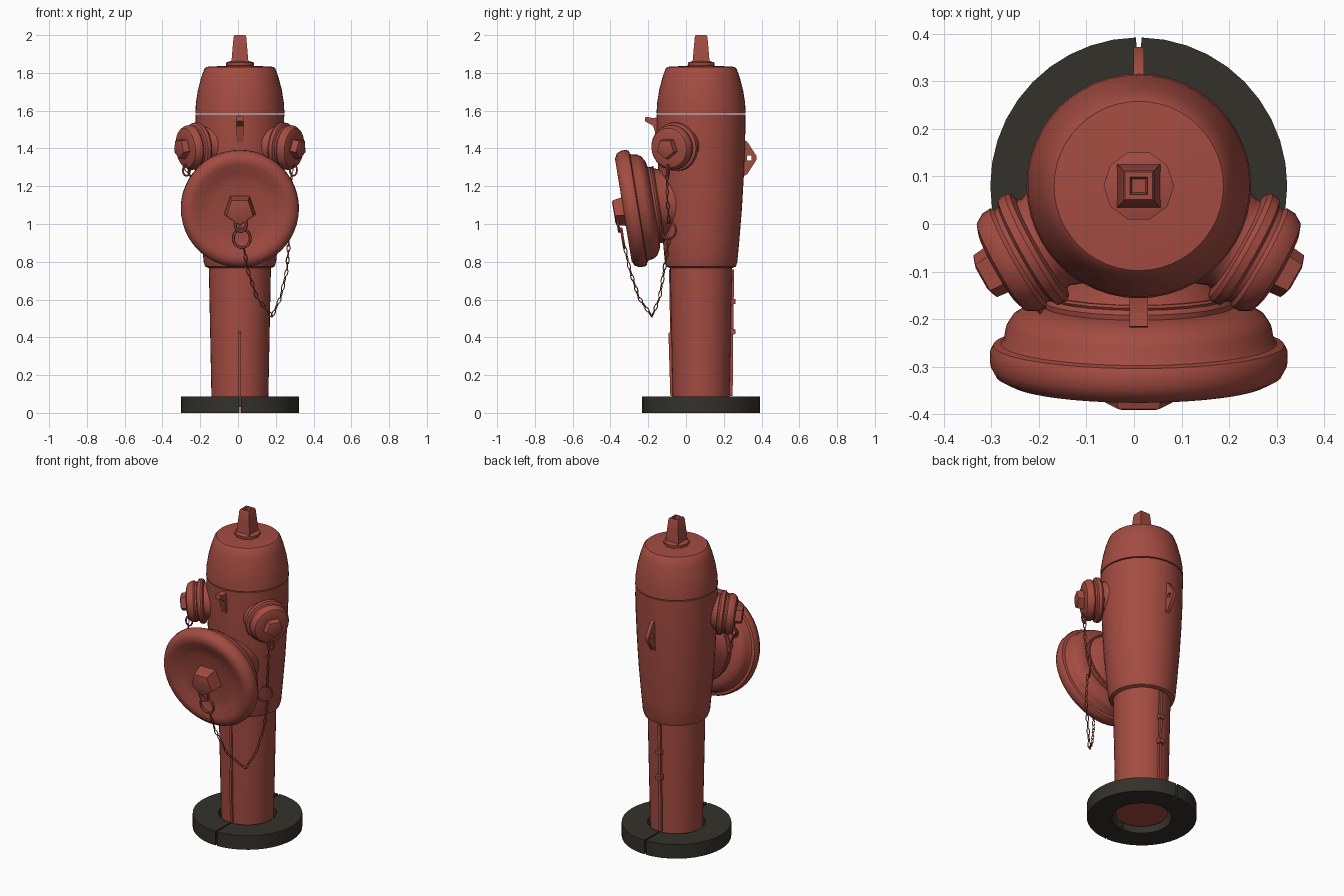
import bpy, bmesh, math
from mathutils import Vector, Matrix

if "Cube" in bpy.data.objects:
    bpy.data.objects.remove(bpy.data.objects["Cube"])

CX, CY = 0.01, 0.08          # barrel axis


def material(name, rgb):
    m = bpy.data.materials.new(name)
    m.diffuse_color = (*rgb, 1)
    m.use_nodes = True
    m.node_tree.nodes["Principled BSDF"].inputs["Base Color"].default_value = m.diffuse_color
    return m


RED = material("hydrant_red", (0.37, 0.072, 0.053))
DARK = material("base_dark", (0.034, 0.031, 0.023))


def finish(name, bm, mat, matrix=Matrix()):
    bmesh.ops.recalc_face_normals(bm, faces=bm.faces)
    me = bpy.data.meshes.new(name)
    bm.to_mesh(me)
    bm.free()
    me.materials.append(mat)
    ob = bpy.data.objects.new(name, me)
    ob.matrix_world = matrix
    bpy.context.collection.objects.link(ob)
    return ob


def frame(origin, axis):
    """Matrix whose local z runs along axis from origin."""
    q = Vector(axis).normalized().to_track_quat('Z', 'Y')
    return Matrix.Translation(origin) @ q.to_matrix().to_4x4()


def lathe(name, profile, matrix, mat=RED, segs=40, phase=0.0, caps=True):
    """Revolve (radius, height) points; optional end caps."""
    bm = bmesh.new()
    rings = []
    for r, h in profile:
        rings.append([bm.verts.new((r * math.cos(phase + math.tau * i / segs),
                                    r * math.sin(phase + math.tau * i / segs), h))
                      for i in range(segs)])
    for a, b in zip(rings, rings[1:]):
        for i in range(segs):
            j = (i + 1) % segs
            bm.faces.new((a[i], a[j], b[j], b[i]))
    if caps:
        bm.faces.new(rings[0])
        bm.faces.new(rings[-1])
    return finish(name, bm, mat, matrix)


def plate(name, yz, width, x=CX):
    """Extrude a side-view outline along x."""
    bm = bmesh.new()
    f = bm.faces.new([bm.verts.new((x - width / 2, y, z)) for y, z in yz])
    ext = bmesh.ops.extrude_face_region(bm, geom=[f])
    bmesh.ops.translate(bm, vec=(width, 0, 0),
                        verts=[v for v in ext["geom"] if isinstance(v, bmesh.types.BMVert)])
    return finish(name, bm, RED)


def add_torus(bm, mat, rx, ry, wire, segs=10, sides=4):
    """Elliptical wire loop in the local xy plane."""
    rings = []
    for i in range(segs):
        a = math.tau * i / segs
        c, s = math.cos(a), math.sin(a)
        rings.append([bm.verts.new(mat @ Vector((
            c * (rx + wire * math.cos(t)), s * (ry + wire * math.cos(t)), wire * math.sin(t))))
            for t in (math.tau * k / sides for k in range(sides))])
    for i in range(segs):
        a, b = rings[i], rings[(i + 1) % segs]
        for k in range(sides):
            m = (k + 1) % sides
            bm.faces.new((a[k], b[k], b[m], a[m]))


def chain(name, pts, pitch=0.036):
    """String alternating links along a polyline."""
    bm = bmesh.new()
    pts = [Vector(p) for p in pts]
    n = 0
    for a, b in zip(pts, pts[1:]):
        count = max(1, round((b - a).length / pitch))
        q = (b - a).to_track_quat('X', 'Z').to_matrix().to_4x4()
        for i in range(count):
            m = Matrix.Translation(a.lerp(b, (i + 0.5) / count)) @ q
            add_torus(bm, m @ Matrix.Rotation(math.radians(30 + 90 * (n % 2)), 4, 'X'),
                      0.021, 0.008, 0.003)
            n += 1
    return finish(name, bm, RED)


def wire_ring(name, center, axis, r, wire, ry=None, segs=24):
    bm = bmesh.new()
    add_torus(bm, frame(center, axis), r, ry or r, wire, segs, 6)
    return finish(name, bm, RED)


AXIS = Matrix.Translation((CX, CY, 0))

# split base collar: two half rings with a thin gap front and back
for side, start in (("right", -90), ("left", 90)):
    bm = bmesh.new()
    secs = []
    for i in range(21):
        a = math.radians(start + 1 + 178 * i / 20)
        secs.append([bm.verts.new((r * math.cos(a), r * math.sin(a), z))
                     for r, z in ((0.17, 0), (0.312, 0), (0.312, 0.088), (0.165, 0.088))])
    for a, b in zip(secs, secs[1:]):
        for k in range(4):
            m = (k + 1) % 4
            bm.faces.new((a[k], b[k], b[m], a[m]))
    bm.faces.new(secs[0])
    bm.faces.new(secs[-1])
    finish("base_collar_" + side, bm, DARK, AXIS)

# barrel, upper body and bonnet
lathe("lower_barrel", [(0.148, 0.03), (0.151, 0.1), (0.158, 0.45), (0.165, 0.8)], AXIS)
lathe("upper_body", [(0.16, 0.765), (0.184, 0.775), (0.192, 0.80), (0.203, 0.92), (0.216, 1.08),
                     (0.226, 1.25), (0.233, 1.42), (0.235, 1.58)], AXIS, segs=48)
lathe("bonnet", [(0.236, 1.586), (0.233, 1.64), (0.222, 1.71), (0.205, 1.775), (0.188, 1.822),
                 (0.178, 1.832), (0.07, 1.838)], AXIS, segs=48)
lathe("stem_flange", [(0.072, 1.836), (0.074, 1.843), (0.074, 1.855), (0.05, 1.862)], AXIS, segs=10)
lathe("operating_nut", [(0.066, 1.85), (0.062, 1.87), (0.055, 1.93), (0.047, 1.992), (0.041, 2.0),
                        (0.026, 2.0), (0.02, 1.975)], AXIS, segs=4, phase=math.pi / 4)

# large front outlet with dished cap, tilted slightly downward
FRONT = Vector((0, -0.987, -0.16))
face = Vector((CX, -0.322, 1.075))
cap = frame(face, FRONT)
lathe("front_nozzle", [(0.165, -0.34), (0.175, -0.25), (0.19, -0.19), (0.205, -0.165), (0.2, -0.12)], cap)
lathe("front_cap", [(0.2, -0.155), (0.235, -0.147), (0.265, -0.13), (0.279, -0.108), (0.284, -0.08),
                    (0.29, -0.072), (0.306, -0.068), (0.313, -0.055), (0.312, -0.025), (0.3, -0.003),
                    (0.275, 0.01), (0.245, 0.008), (0.2, -0.012), (0.15, -0.022), (0.06, -0.022)],
      cap, segs=48)
lathe("front_cap_nut", [(0.088, -0.03), (0.086, 0.0), (0.074, 0.058), (0.06, 0.062)],
      cap, segs=5, phase=-math.pi / 2)
wire_ring("front_nozzle_ring", face - FRONT * 0.18, FRONT, 0.2, 0.006)

# two side outlets with capped ends and five-sided nuts
for side, s in (("left", -1), ("right", 1)):
    m = frame((CX, 0.072, 1.435), (s * 0.87, -0.49, -0.1))
    lathe("side_nozzle_" + side, [(0.125, 0.15), (0.112, 0.205), (0.104, 0.225), (0.106, 0.235),
                                  (0.124, 0.24), (0.13, 0.25), (0.128, 0.268), (0.113, 0.275),
                                  (0.112, 0.285), (0.119, 0.293), (0.118, 0.312), (0.106, 0.332),
                                  (0.085, 0.34), (0.04, 0.338)], m, segs=28)
    lathe("side_cap_nut_" + side, [(0.058, 0.33), (0.053, 0.374), (0.042, 0.378)],
          m, segs=5, phase=-math.pi / 2)

# front lug with rib, and pierced rear lug made from two mirrored halves
plate("front_lug", [(-0.13, 1.575), (-0.17, 1.56), (-0.215, 1.568), (-0.218, 1.545),
                    (-0.175, 1.52), (-0.165, 1.49), (-0.145, 1.40), (-0.13, 1.38)], 0.038)
for part, s in (("upper", 1), ("lower", -1)):
    plate("rear_lug_" + part, [(y, 1.35 + s * dz) for y, dz in (
        (0.30, 0.10), (0.325, 0.085), (0.372, 0.012), (0.372, 0), (0.348, 0), (0.348, 0.013),
        (0.322, 0.013), (0.322, 0), (0.30, 0))], 0.022)

# casting seams and seam lugs on the lower barrel
plate("front_seam", [(-0.06, 0.09), (-0.083, 0.09), (-0.093, 0.42), (-0.084, 0.43),
                     (-0.09, 0.76), (-0.06, 0.76)], 0.014)
plate("rear_seam", [(0.22, 0.09), (0.247, 0.09), (0.25, 0.42), (0.255, 0.76), (0.22, 0.76)], 0.018)
for i, z in enumerate((0.43, 0.59)):
    plate(f"seam_lug_{i + 1}", [(0.22, z - 0.02), (0.262, z - 0.012), (0.262, z + 0.012),
                                (0.22, z + 0.02)], 0.035)

# hook rings and retaining chains
wire_ring("front_hook_lower", (0.02, -0.335, 0.925), FRONT, 0.045, 0.008, 0.05)
wire_ring("front_hook_upper", (0.015, -0.36, 1.0), FRONT, 0.03, 0.008, 0.04)
wire_ring("right_chain_ring", (0.25, -0.09, 0.965), (0.7, -0.5, 0.1), 0.045, 0.006)
chain("front_chain", [(0.03, -0.325, 0.88), (0.05, -0.298, 0.76), (0.1, -0.25, 0.61), (0.18, -0.18, 0.51),
                      (0.225, -0.14, 0.61), (0.26, -0.115, 0.76), (0.27, -0.09, 0.92)])
chain("right_chain", [(0.265, -0.09, 1.01), (0.28, -0.1, 1.15), (0.285, -0.1, 1.31)])
chain("left_chain", [(-0.28, -0.1, 1.30), (-0.25, -0.14, 1.25), (-0.2, -0.18, 1.2), (-0.185, -0.17, 1.1)])
for side, s in (("left", -1), ("right", 1)):
    wire_ring("side_hook_" + side, (CX + s * 0.283, -0.095, 1.285), (0.3, -1, 0), 0.02, 0.005, 0.03, 12)

# smooth shading with crisp edges
for ob in bpy.context.collection.objects:
    ob.select_set(True)
    bpy.context.view_layer.objects.active = ob
bpy.ops.object.shade_smooth_by_angle(angle=math.radians(35))
